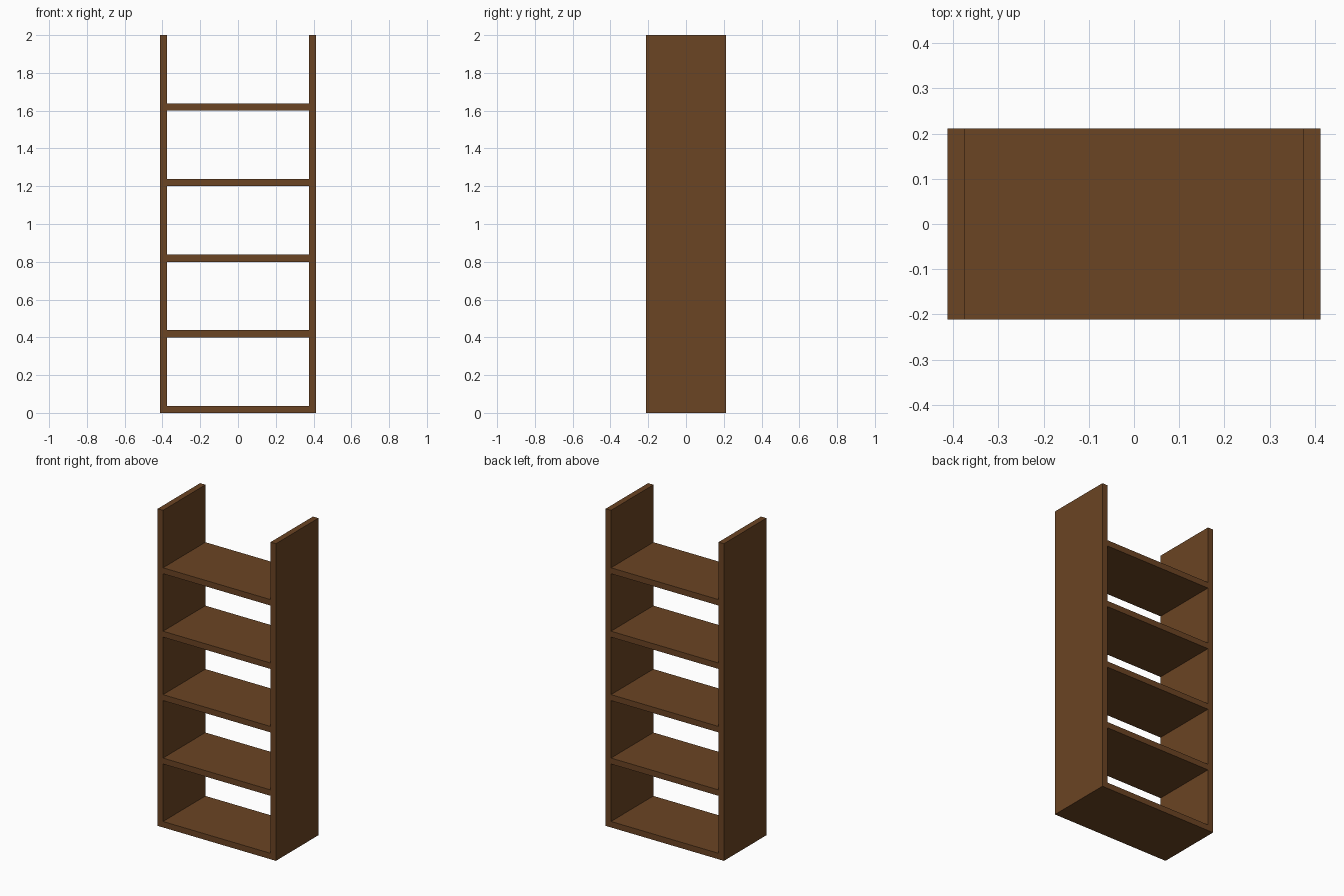
import bpy
import bmesh
from mathutils import Matrix, Vector

if "Cube" in bpy.data.objects:
    bpy.data.objects.remove(bpy.data.objects["Cube"])

W, D, H = 0.825, 0.422, 2.0   # overall size
T = 0.0375                    # board thickness
SHELVES, SPACING = 5, 0.4

wood = bpy.data.materials.new("brown wood")
wood.diffuse_color = (0.147, 0.058, 0.017, 1.0)
wood.use_nodes = True
wood.node_tree.nodes["Principled BSDF"].inputs["Base Color"].default_value = wood.diffuse_color


def board(name, size, centre):
    """Box-shaped board."""
    bm = bmesh.new()
    bmesh.ops.create_cube(bm, size=1.0, matrix=Matrix.Diagonal((*size, 1.0)))
    mesh = bpy.data.meshes.new(name)
    bm.to_mesh(mesh)
    bm.free()
    mesh.materials.append(wood)
    obj = bpy.data.objects.new(name, mesh)
    obj.location = Vector(centre)
    bpy.context.collection.objects.link(obj)
    return obj


# Upright side panels
for side, sign in (("left", -1), ("right", 1)):
    board(f"{side}_side_panel", (T, D, H), (sign * (W - T) / 2, 0, H / 2))

# Shelves butted between the panels, open front and back
for i in range(SHELVES):
    board(f"shelf_{i + 1}", (W - 2 * T, D, T), (0, 0, i * SPACING + T / 2))
